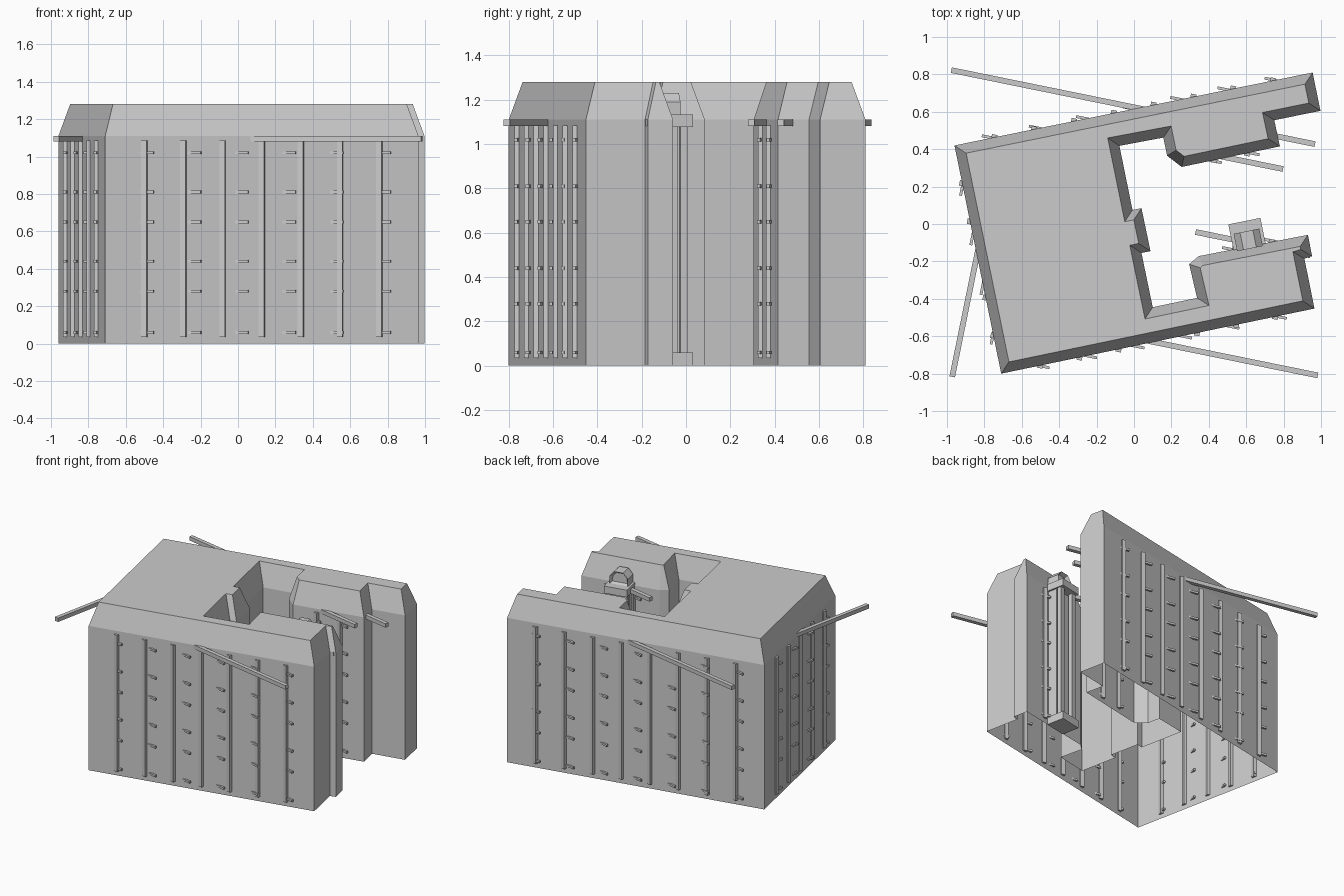
import bpy, bmesh, math
from mathutils import Vector, Matrix

cube = bpy.data.objects.get("Cube")
if cube:
    bpy.data.objects.remove(cube, do_unlink=True)

grey = bpy.data.materials.new("plain grey")
grey.use_nodes = True
tone = (0.6, 0.6, 0.6, 1)
grey.diffuse_color = tone
grey.node_tree.nodes["Principled BSDF"].inputs["Base Color"].default_value = tone

EAVE, RIDGE, INSET = 1.11, 1.28, 0.053
TILT = math.radians(11.5)


def finish(bm, name):
    mesh = bpy.data.meshes.new(name)
    bm.to_mesh(mesh)
    bm.free()
    mesh.materials.append(grey)
    obj = bpy.data.objects.new(name, mesh)
    bpy.context.collection.objects.link(obj)
    return obj


def add_box(bm, centre, size, turn=0.0):
    m = Matrix.Translation(centre) @ Matrix.Rotation(turn, 4, 'Z') @ Matrix.Diagonal((*size, 1))
    bmesh.ops.create_cube(bm, size=1, matrix=m)


# Footprint, counter-clockwise
outline = [Vector(p) for p in (
    (-.71, -.80), (.965, -.452), (.911, -.185), (.952, -.172), (.93, -.058),
    (.345, -.172), (.295, -.215), (.337, -.395), (.10, -.445), (.04, -.155),
    (.088, -.145), (.04, .085), (-.008, .075), (-.078, .418), (.157, .462),
    (.177, .365), (.255, .305), (.78, .415), (.75, .555), (.997, .605),
    (.955, .81), (-.96, .42))]


# Mitred inward offset of a closed outline
def inset(points, d):
    result = []
    for i, p in enumerate(points):
        a = (p - points[i - 1]).normalized()
        b = (points[(i + 1) % len(points)] - p).normalized()
        na, nb = Vector((-a.y, a.x)), Vector((-b.y, b.x))
        result.append(p + (na + nb) * d / (1 + na.dot(nb)))
    return result


# Building shell: walls, sloped roof border and flat roof, open underneath
bm = bmesh.new()
rings = [[bm.verts.new((p.x, p.y, z)) for p in pts] for pts, z in
         ((outline, 0), (outline, EAVE), (inset(outline, INSET), RIDGE))]
for low, high in zip(rings, rings[1:]):
    for i in range(len(low)):
        j = (i + 1) % len(low)
        bm.faces.new((low[i], low[j], high[j], high[i]))
bm.faces.new(rings[-1])
finish(bm, "building_shell")


# Facade trim: eave beam, vertical battens and rows of pegs, skewed to the wall
def trim(name, a, b, beam_turn, pegs):
    a, b = Vector(a), Vector(b)
    run = b - a
    length = run.length
    along = run / length
    out = Vector((along.y, -along.x))
    mid = (a + b) / 2 + out * 0.01

    bm = bmesh.new()
    add_box(bm, (mid.x, mid.y, 1.096), (length + 0.03, 0.03, 0.03), beam_turn)
    finish(bm, name + "_eave_beam")

    bm = bmesh.new()
    count = int(length / 0.24)
    for i in range(count):
        p = a + run * (i + 1) / (count + 1)
        add_box(bm, (p.x, p.y, 0.56), (0.03, 0.03, 1.05), beam_turn)
    finish(bm, name + "_battens")

    bm = bmesh.new()
    for i in range(pegs):
        p = a + along * (length * (i + 0.85) / (pegs + 0.6)) + out * 0.005
        for z in (0.06, 0.28, 0.44, 0.65, 0.81, 1.02):
            add_box(bm, (p.x, p.y, z), (0.085, 0.015, 0.015), beam_turn)
    finish(bm, name + "_pegs")


trim("front", outline[0], outline[1], -TILT, 6)
trim("back", outline[20], outline[21], -TILT, 7)
trim("right_side", outline[21], outline[0], math.pi / 2 - TILT, 4)
trim("south_court", outline[4], outline[5], -TILT, 2)
trim("north_court", outline[16], outline[17], -TILT, 2)

# Tall portal on the courtyard wall, built in its own turned frame
frame = Matrix.Translation((0.618, -0.122, 0)) @ Matrix.Rotation(TILT, 4, 'Z')


def portal_part(name, boxes):
    bm = bmesh.new()
    for centre, size in boxes:
        add_box(bm, centre, size)
    finish(bm, name).matrix_world = frame


portal_part("portal_base", [((0, 0.07, 0.03), (0.175, 0.14, 0.06))])
portal_part("portal_columns", [((s * 0.062, 0.1, 0.57), (0.035, 0.035, 1.02)) for s in (-1, 1)])
portal_part("portal_panel", [((0, 0.035, 0.57), (0.15, 0.07, 1.02))])
portal_part("portal_lintel", [((0, 0.07, 1.105), (0.175, 0.14, 0.055))])


# Chamfered arch above the lintel, with a recessed back
def arch(name, w, top, y0, y1):
    bm = bmesh.new()
    shape = ((-w, 1.13), (w, 1.13), (w, top - 0.04), (w * 0.5, top), (-w * 0.5, top), (-w, top - 0.04))
    face = bm.faces.new([bm.verts.new((x, y0, z)) for x, z in shape])
    new = bmesh.ops.extrude_face_region(bm, geom=[face])["geom"]
    bmesh.ops.translate(bm, vec=(0, y1 - y0, 0), verts=[v for v in new if isinstance(v, bmesh.types.BMVert)])
    bmesh.ops.recalc_face_normals(bm, faces=bm.faces)
    if name == "portal_arch":
        front = max(bm.faces, key=lambda f: f.calc_center_median().y)
        bmesh.ops.inset_region(bm, faces=[front], thickness=0.018)
        bmesh.ops.translate(bm, vec=(0, -0.025, 0), verts=front.verts)
    obj = finish(bm, name)
    obj.matrix_world = frame


arch("portal_arch", 0.07, 1.23, -0.01, 0.085)
